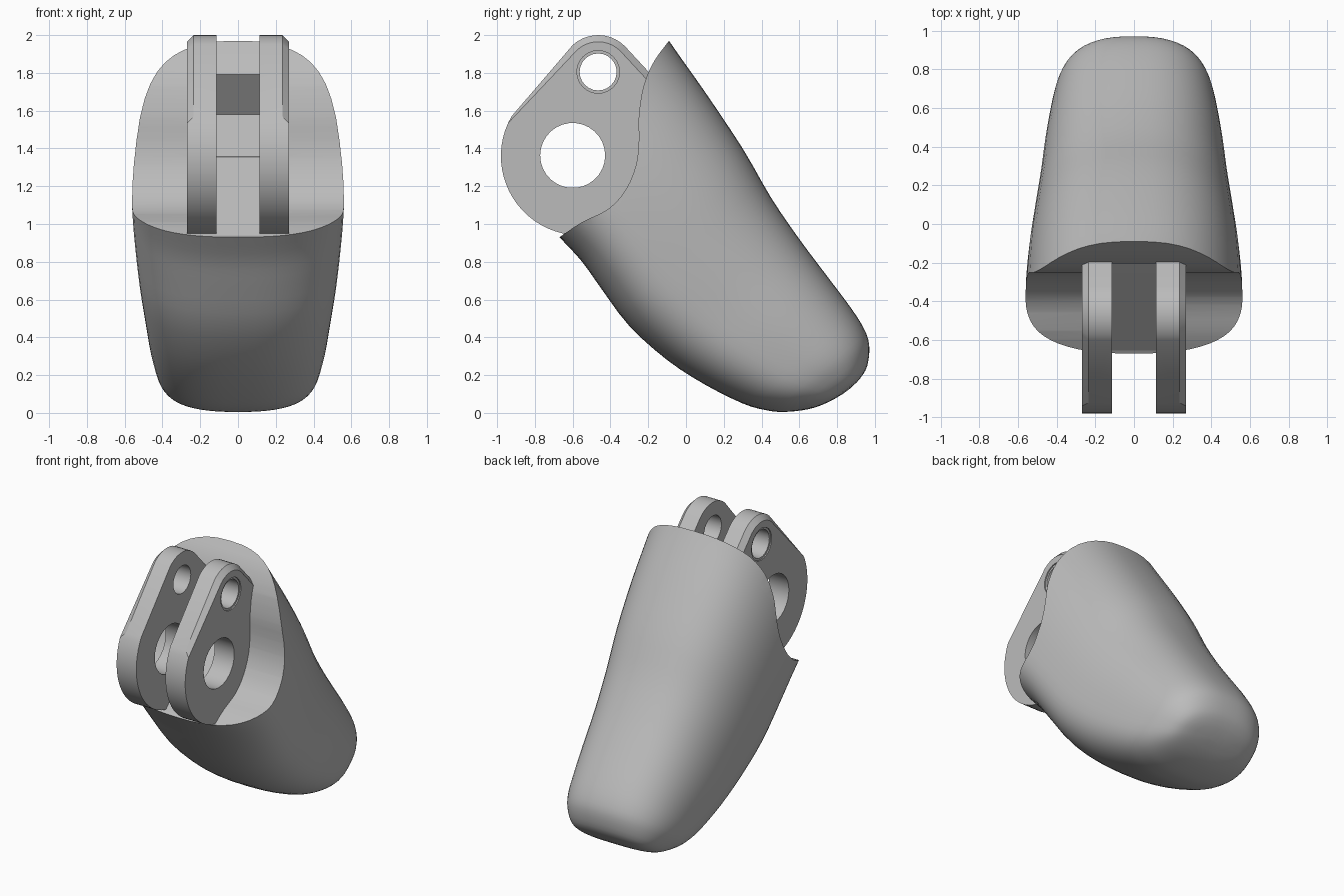
import bpy, bmesh, math
from mathutils import Vector

cube = bpy.data.objects.get("Cube")
if cube:
    bpy.data.objects.remove(cube)

grey = bpy.data.materials.new("plain_grey")
grey.use_nodes = True
GREY = (0.5, 0.5, 0.5, 1)
grey.diffuse_color = GREY
grey.node_tree.nodes["Principled BSDF"].inputs["Base Color"].default_value = GREY


def finish(name, bm):
    bmesh.ops.recalc_face_normals(bm, faces=bm.faces)
    mesh = bpy.data.meshes.new(name)
    bm.to_mesh(mesh)
    bm.free()
    mesh.materials.append(grey)
    obj = bpy.data.objects.new(name, mesh)
    bpy.context.collection.objects.link(obj)
    return obj


def prism(profile, x0, x1):
    """Extrude a (y, z) outline from x0 to x1."""
    bm = bmesh.new()
    face = bm.faces.new([bm.verts.new((x0, y, z)) for y, z in profile])
    out = bmesh.ops.extrude_face_region(bm, geom=[face])
    verts = [v for v in out["geom"] if isinstance(v, bmesh.types.BMVert)]
    bmesh.ops.translate(bm, verts=verts, vec=(x1 - x0, 0, 0))
    return bm


def arc(cy, cz, r, a0, a1, n):
    angles = [math.radians(a0 + (a1 - a0) * i / n) for i in range(n + 1)]
    return [(cy + r * math.cos(a), cz + r * math.sin(a)) for a in angles]


def select_only(obj):
    bpy.ops.object.select_all(action="DESELECT")
    obj.select_set(True)
    bpy.context.view_layer.objects.active = obj


def cut(obj, bm):
    tool = finish("cutter", bm)
    tool.hide_render = True
    mod = obj.modifiers.new("cut", "BOOLEAN")
    mod.operation, mod.solver, mod.object = "DIFFERENCE", "EXACT", tool
    select_only(obj)
    bpy.ops.object.modifier_apply(modifier=mod.name)
    bpy.data.objects.remove(tool)


def spline(points, steps):
    """Smooth curve through all points."""
    p = [Vector(q) for q in points]
    p = [2 * p[0] - p[1]] + p + [2 * p[-1] - p[-2]]
    out = []
    for a, b, c, d in zip(p, p[1:], p[2:], p[3:]):
        for i in range(steps):
            t = i / steps
            out.append(b + (c - a) * t / 2 + (a - 2.5 * b + 2 * c - d / 2) * t * t
                       + (1.5 * (b - c) + (d - a) / 2) * t ** 3)
    return out + [p[-2]]


# Fingertip shell: front y, z, back y, z, half width of each section
sections = [
    (-.85, 1.12, -.25, 2.22, .57), (-.67, .93, -.09, 1.97, .565),
    (-.55, .80, .10, 1.70, .56), (-.45, .66, .30, 1.40, .545),
    (-.30, .46, .45, 1.14, .52), (-.10, .28, .60, .92, .49),
    (.10, .15, .75, .72, .465), (.30, .05, .87, .56, .435),
    (.42, .015, .94, .45, .41), (.52, .005, .97, .36, .375),
    (.65, .02, .96, .25, .315), (.75, .055, .92, .18, .23),
    (.83, .10, .87, .13, .08),
]
SIDES = 56
bm = bmesh.new()
rings = []
rows = spline(sections_to_vec := [Vector(s) for s in sections], 3)
for k, (fy, fz, by, bz, w) in enumerate(rows):
    mid = .28 + .17 * k / (len(rows) - 1)
    ring = []
    for i in range(SIDES):
        a = math.tau * i / SIDES
        c, s = math.cos(a), math.sin(a)
        x = w * math.copysign(abs(c) ** .8, c)
        h = math.copysign(abs(s) ** .8, s)
        t = mid + h * (1 - mid if h > 0 else mid)
        ring.append(bm.verts.new((x, fy + (by - fy) * t, fz + (bz - fz) * t)))
    rings.append(ring)
for r0, r1 in zip(rings, rings[1:]):
    for i in range(SIDES):
        j = (i + 1) % SIDES
        bm.faces.new((r0[i], r0[j], r1[j], r1[i]))
bm.faces.new(rings[0])
bm.faces.new(rings[-1])
shell = finish("fingertip_shell", bm)

# Hollowed knuckle end of the shell
hollow = [(-.67, .93), (-.55, 1.01), (-.41, 1.08), (-.32, 1.18), (-.265, 1.31),
          (-.25, 1.44), (-.25, 1.57), (-.225, 1.73), (-.17, 1.86), (-.09, 1.97)]
hollow = [tuple(p) for p in spline(hollow, 3)]
cut(shell, prism(hollow + [(-.05, 2.6), (-1.5, 2.6), (-1.5, .93), (-.9, .91)], -1, 1))

# Slot between the lugs, with a flat web filling its lower part
GAP, OUTER = .115, .27
cut(shell, prism([(-.67, .93), (-.04, 1.58), (-.21, 1.8), (-.9, 1.6)], -GAP, GAP))
web = finish("slot_web", prism([(-.66, .935), (-.24, 1.372), (-.1, 1.3), (-.4, .95)],
                               -GAP, GAP))

# Hinge lugs with chamfered outer top edges and two pin holes
outline = (arc(-.56, 1.36, .42, 150, 330, 32) + [(-.1, 1.7)]
           + arc(-.465, 1.8, .2, 45, 132, 10))
lugs = []
for side, name in ((1, "left_hinge_lug"), (-1, "right_hinge_lug")):
    bm = prism(outline, side * GAP, side * OUTER)
    rim = [e for e in bm.edges
           if all(abs(abs(v.co.x) - OUTER) < .001 and v.co.z > 1.56 for v in e.verts)]
    bmesh.ops.bevel(bm, geom=rim, offset=.035, segments=1, affect="EDGES")
    lug = finish(name, bm)
    cut(lug, prism(arc(-.6, 1.363, .172, 0, 348, 29), -1, 1))
    cut(lug, prism(arc(-.465, 1.805, .098, 0, 345, 23), -1, 1))
    # shallow recess around the upper hole
    cut(lug, prism(arc(-.465, 1.805, .113, 0, 345, 23), side * .262, side))
    lugs.append(lug)

for obj in [shell, web] + lugs:
    select_only(obj)
    bpy.ops.object.shade_smooth_by_angle(angle=math.radians(32))
